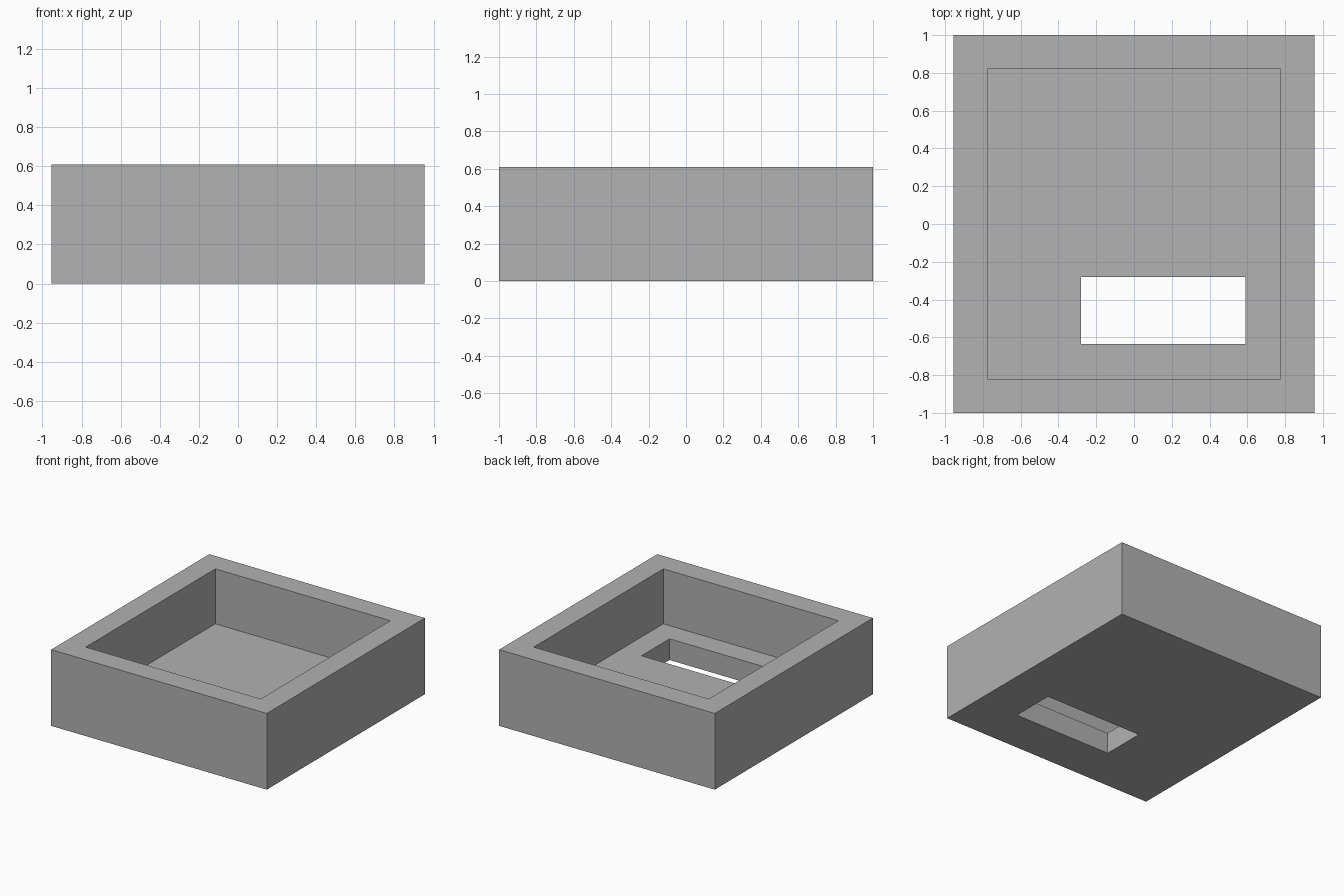
import bpy

# Remove the default cube
cube = bpy.data.objects.get("Cube")
if cube:
    bpy.data.objects.remove(cube, do_unlink=True)

# Single grey material
grey = bpy.data.materials.new("plain_grey")
grey.use_nodes = True
colour = (0.445, 0.445, 0.445, 1.0)
grey.diffuse_color = colour
bsdf = next(n for n in grey.node_tree.nodes if n.type == "BSDF_PRINCIPLED")
bsdf.inputs["Base Color"].default_value = colour


def box(name, low, high):
    """Axis-aligned box between two corners."""
    centre = [(a + b) / 2 for a, b in zip(low, high)]
    bpy.ops.mesh.primitive_cube_add(size=1, location=centre)
    obj = bpy.context.object
    obj.name = name
    obj.scale = [b - a for a, b in zip(low, high)]
    bpy.ops.object.transform_apply(location=True, rotation=False, scale=True)
    obj.data.materials.append(grey)
    return obj


def cut(target, cutter):
    """Subtract the cutter from the target, then delete the cutter."""
    cutter.hide_render = True
    mod = target.modifiers.new(cutter.name, "BOOLEAN")
    mod.operation = "DIFFERENCE"
    mod.solver = "EXACT"
    mod.object = cutter
    bpy.context.view_layer.objects.active = target
    bpy.ops.object.modifier_apply(modifier=mod.name)
    bpy.data.objects.remove(cutter, do_unlink=True)


HEIGHT, FLOOR = 0.61, 0.17

# Solid block, hollowed by a centred pocket and a slot through the floor
tray = box("open_tray", (-0.955, -1, 0), (0.955, 1, HEIGHT))
cut(tray, box("pocket_cutter", (-0.775, -0.82, FLOOR), (0.775, 0.82, HEIGHT + 0.2)))
cut(tray, box("slot_cutter", (-0.28, -0.635, -0.2), (0.59, -0.28, FLOOR + 0.2)))
